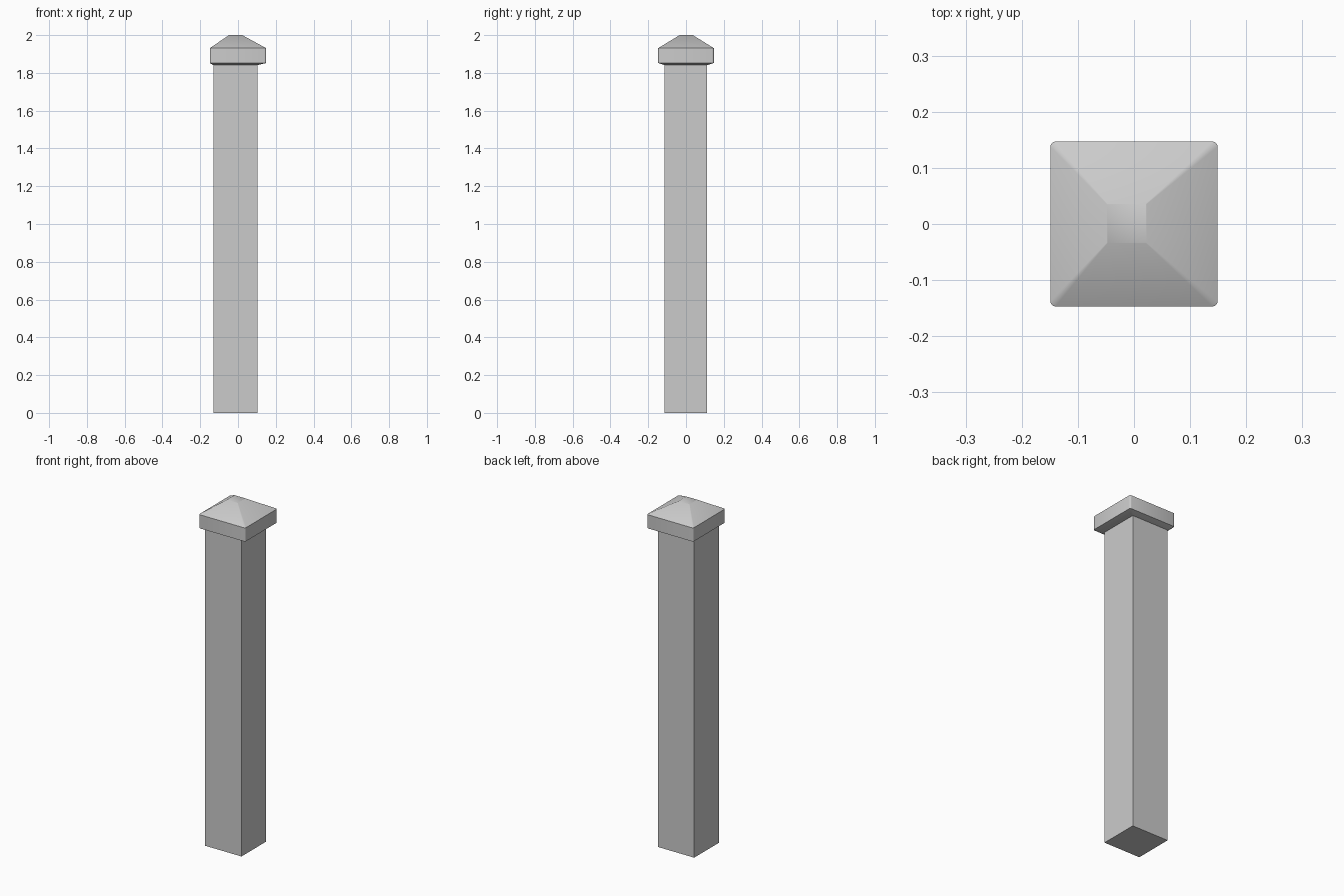
import bpy, bmesh, math

if "Cube" in bpy.data.objects:
    bpy.data.objects.remove(bpy.data.objects["Cube"])

SEG = 3  # segments per rounded corner


def ring(bm, x0, x1, y0, y1, z, r=0.0, seg=SEG):
    """Rectangular loop with rounded corners, counter-clockwise."""
    corners = [(x1 - r, y1 - r), (x0 + r, y1 - r), (x0 + r, y0 + r), (x1 - r, y0 + r)]
    verts = []
    for i, (cx, cy) in enumerate(corners):
        for k in range(seg + 1):
            a = math.pi / 2 * (i + (k / seg if seg else 0))
            verts.append(bm.verts.new((cx + r * math.cos(a), cy + r * math.sin(a), z)))
    return verts


def loft(name, sections, seg, angle):
    """Skin a stack of loops into a closed solid."""
    bm = bmesh.new()
    rings = [ring(bm, *s, seg=seg) for s in sections]
    n = len(rings[0])
    for a, b in zip(rings, rings[1:]):
        for i in range(n):
            j = (i + 1) % n
            bm.faces.new((a[i], a[j], b[j], b[i]))
    bm.faces.new(rings[0][::-1])
    bm.faces.new(rings[-1])
    bmesh.ops.recalc_face_normals(bm, faces=bm.faces)
    mesh = bpy.data.meshes.new(name)
    bm.to_mesh(mesh)
    bm.free()
    ob = bpy.data.objects.new(name, mesh)
    bpy.context.collection.objects.link(ob)
    bpy.ops.object.select_all(action='DESELECT')
    ob.select_set(True)
    bpy.context.view_layer.objects.active = ob
    bpy.ops.object.shade_smooth_by_angle(angle=math.radians(angle))
    return ob


# Square shaft, slightly off-centre under the cap
POST = (-0.131, 0.102, -0.114, 0.112)
loft("post_shaft", [(*POST, 0.0), (*POST, 1.845)], 0, 30)

# Cap: sloped underside, straight band, hipped roof with small flat top
CAP = (-0.149, 0.149, -0.147, 0.147)
loft("post_cap", [
    (*POST, 1.841, 0.003),
    (*CAP, 1.852, 0.009),
    (*CAP, 1.931, 0.009),
    (-0.048, 0.022, -0.034, 0.036, 2.0, 0.001),
], SEG, 50)
